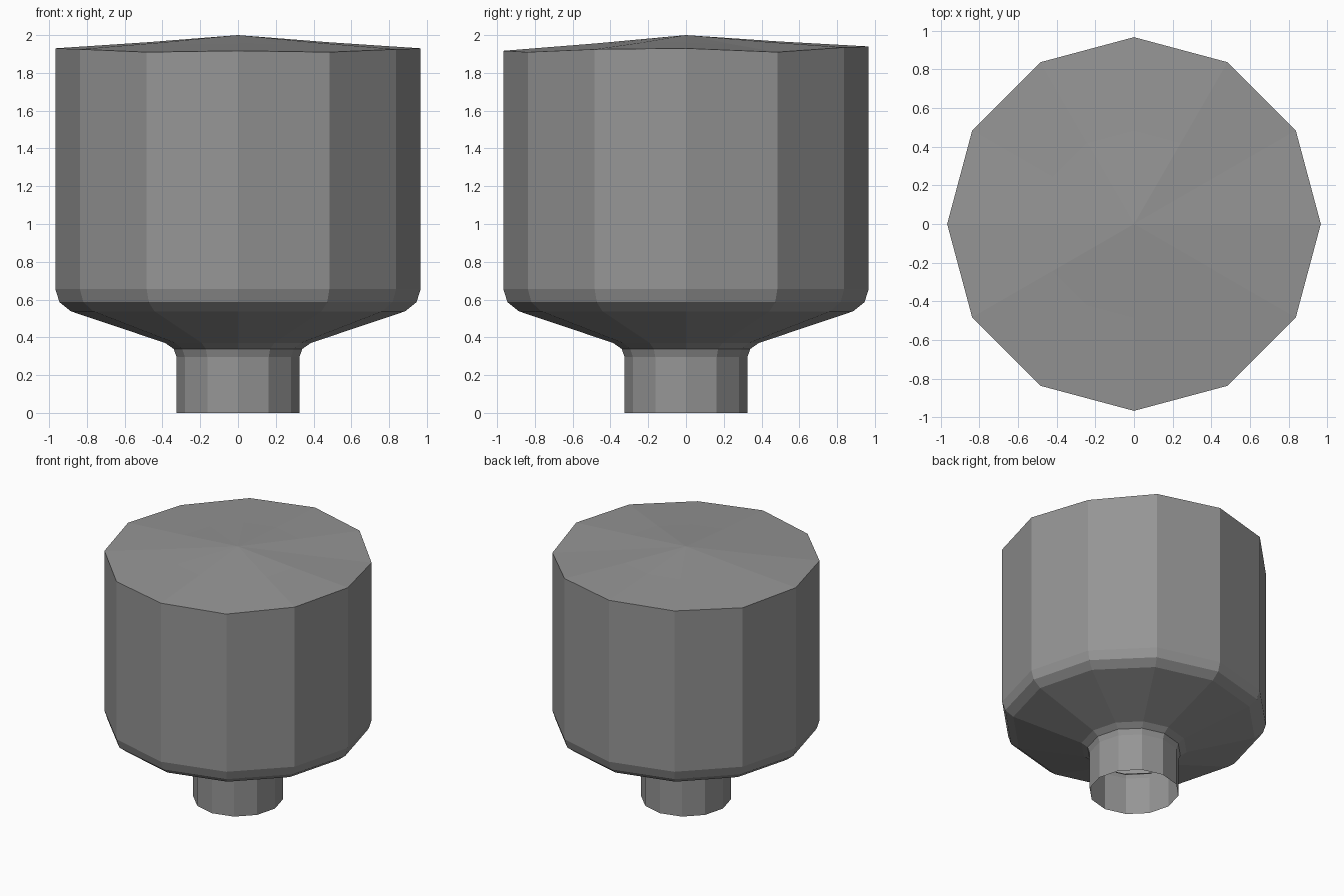
import bpy
import bmesh
from math import cos, sin, tau

cube = bpy.data.objects.get("Cube")
if cube:
    bpy.data.objects.remove(cube, do_unlink=True)

SIDES = 12

grey = bpy.data.materials.new("plain grey")
grey.use_nodes = True
colour = (0.3, 0.3, 0.3, 1)
grey.diffuse_color = colour
grey.node_tree.nodes["Principled BSDF"].inputs["Base Color"].default_value = colour


def add_ring(bm, radius, heights):
    return [bm.verts.new((radius * cos(tau * i / SIDES), radius * sin(tau * i / SIDES), z))
            for i, z in enumerate(heights)]


def bridge(bm, low, high):
    for i in range(SIDES):
        j = (i + 1) % SIDES
        bm.faces.new((low[i], low[j], high[j], high[i]))


bm = bmesh.new()

# Open neck, rounded shoulder and lower wall, as (radius, height)
profile = [(0.325, 0), (0.325, 0.295), (0.34, 0.338), (0.385, 0.37),
           (0.885, 0.538), (0.945, 0.586), (0.967, 0.655)]
rings = [add_ring(bm, r, [z] * SIDES) for r, z in profile]

# Uneven upper rim, counterclockwise from +x
rim_heights = [1.93, 1.91, 1.935, 1.94, 1.935, 1.92,
               1.93, 1.925, 1.91, 1.917, 1.91, 1.925]
rings.append(add_ring(bm, 0.967, rim_heights))

# Shallow peaked lid
rings.append(add_ring(bm, 0.484, [(z + 2) / 2 - 0.003 for z in rim_heights]))
for low, high in zip(rings, rings[1:]):
    bridge(bm, low, high)
peak = bm.verts.new((0, 0, 2))
for i in range(SIDES):
    bm.faces.new((rings[-1][i], rings[-1][(i + 1) % SIDES], peak))

mesh = bpy.data.meshes.new("necked_vessel")
bm.to_mesh(mesh)
bm.free()
mesh.materials.append(grey)
vessel = bpy.data.objects.new("necked_vessel", mesh)
bpy.context.collection.objects.link(vessel)
